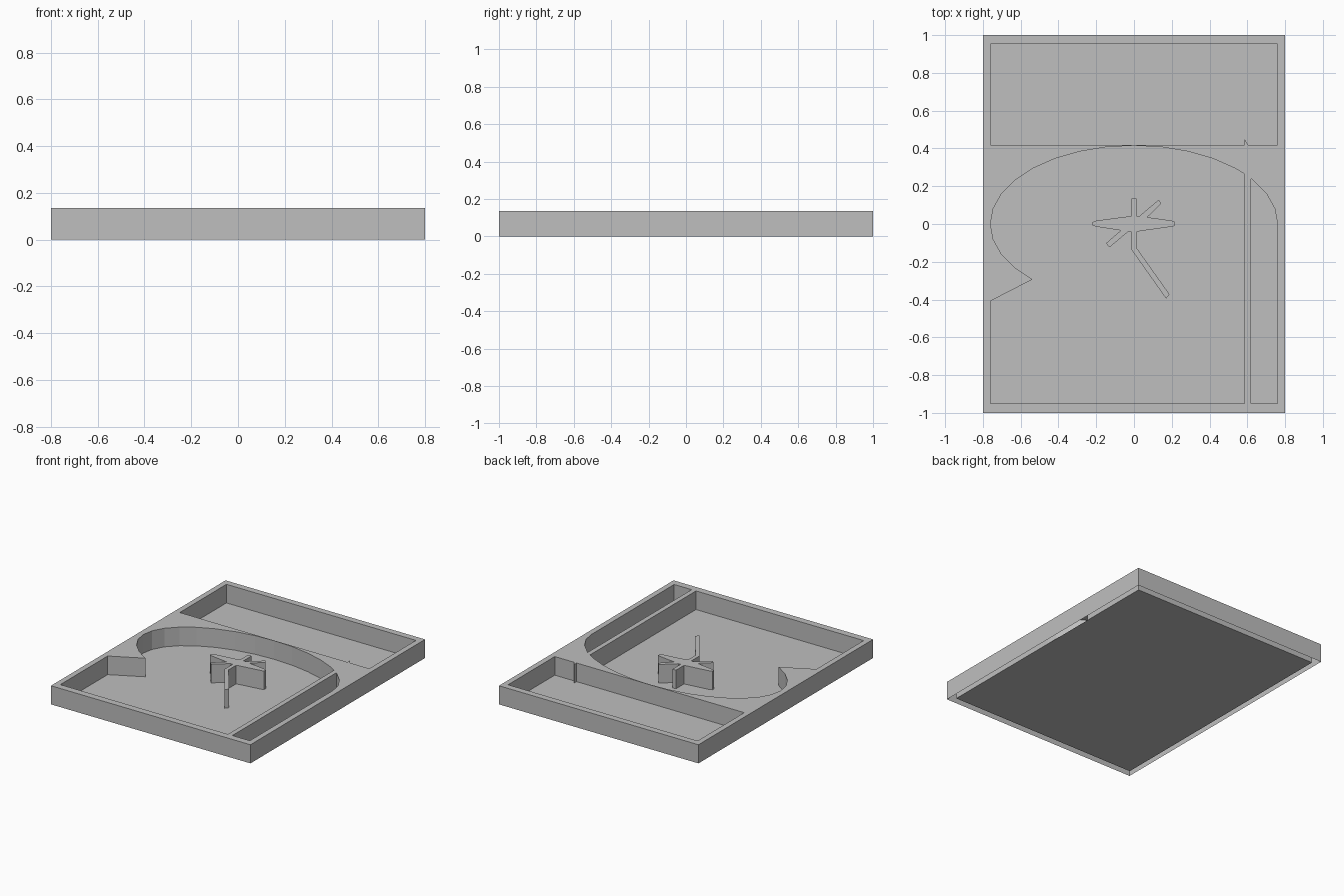
import bpy, bmesh
from math import cos, sin, pi

cube = bpy.data.objects.get("Cube")
if cube:
    bpy.data.objects.remove(cube)

HEIGHT = 0.135
X_IN, BACK, FRONT = 0.76, 0.953, -0.95   # inner edges of the rim
RX, RY, STEPS = 0.76, 0.415, 32          # big arch
LANE_L, LANE_R = 0.585, 0.62             # faces of the lane divider
SHELF = 0.418                            # front wall of the rear bay

grey = bpy.data.materials.new("plain_grey")
grey.use_nodes = True
grey.diffuse_color = (0.52, 0.52, 0.52, 1)
grey.node_tree.nodes["Principled BSDF"].inputs["Base Color"].default_value = grey.diffuse_color


def arch(first, last):
    return [(RX * cos(2 * pi * k / STEPS), RY * sin(2 * pi * k / STEPS))
            for k in range(first, last + 1)]


def arch_y(x):
    return RY * (1 - (x / RX) ** 2) ** 0.5


def area(loop):
    return sum(a[0] * b[1] - b[0] * a[1] for a, b in zip(loop, loop[1:] + loop[:1]))


def make_object(name, bm):
    mesh = bpy.data.meshes.new(name)
    bm.to_mesh(mesh)
    bm.free()
    mesh.materials.append(grey)
    obj = bpy.data.objects.new(name, mesh)
    bpy.context.collection.objects.link(obj)
    return obj


def raised_shape(name, outline, holes=()):
    """Flat top with holes, and walls going down to the ground; open below."""
    bm = bmesh.new()
    rim = []
    for i, loop in enumerate([outline, *holes]):
        # outlines run anticlockwise and holes clockwise, so walls face outwards
        if (area(loop) > 0) != (i == 0):
            loop = loop[::-1]
        top = [bm.verts.new((x, y, HEIGHT)) for x, y in loop]
        low = [bm.verts.new((x, y, 0)) for x, y in loop]
        for j in range(len(loop)):
            k = (j + 1) % len(loop)
            bm.faces.new((low[j], low[k], top[k], top[j]))
            rim.append(bm.edges.get((top[j], top[k])))
    fill = bmesh.ops.triangle_fill(bm, edges=rim, use_beauty=True, normal=(0, 0, 1))
    for face in fill["geom"]:
        if isinstance(face, bmesh.types.BMFace):
            face.normal_update()
            if face.normal.z < 0:
                face.normal_flip()
    return make_object(name, bm)


# Tray body with its three open bays
outer = [(-0.8, -1), (0.8, -1), (0.8, 1), (-0.8, 1)]
rear_bay = [(-X_IN, SHELF), (LANE_L, SHELF), (LANE_L, 0.45), (0.605, SHELF),
            (X_IN, SHELF), (X_IN, BACK), (-X_IN, BACK)]
main_bay = ([(LANE_L, FRONT), (LANE_L, arch_y(LANE_L))] + arch(4, 20)
            + [(-X_IN, -0.408), (-X_IN, FRONT)])
side_lane = ([(LANE_R, FRONT), (X_IN, FRONT)] + arch(0, 3)
             + [(LANE_R, arch_y(LANE_R))])
raised_shape("tray_body", outer, [rear_bay, main_bay, side_lane])

# Star-shaped post with tapered side arms and a bent front leg
star = [(0.215, -0.01), (0.215, 0.012), (0.2, 0.018), (0.07, 0.036),
        (0.145, 0.108), (0.13, 0.128), (0.03, 0.043), (0.014, 0.043),
        (0.014, 0.135), (-0.014, 0.135), (-0.014, 0.043), (-0.03, 0.04),
        (-0.2, 0.018), (-0.22, 0.01), (-0.22, -0.008), (-0.2, -0.014),
        (-0.07, -0.034), (-0.148, -0.102), (-0.13, -0.124), (-0.03, -0.04),
        (-0.014, -0.043), (-0.014, -0.135), (0.17, -0.395), (0.188, -0.372),
        (0.014, -0.127), (0.014, -0.043), (0.03, -0.038), (0.2, -0.014)]
raised_shape("star_post", star)

# Floor panel between the rim walls
bm = bmesh.new()
bm.faces.new([bm.verts.new((x, y, 0)) for x, y in
              [(-X_IN, FRONT), (X_IN, FRONT), (X_IN, BACK), (-X_IN, BACK)]])
make_object("floor_panel", bm)
